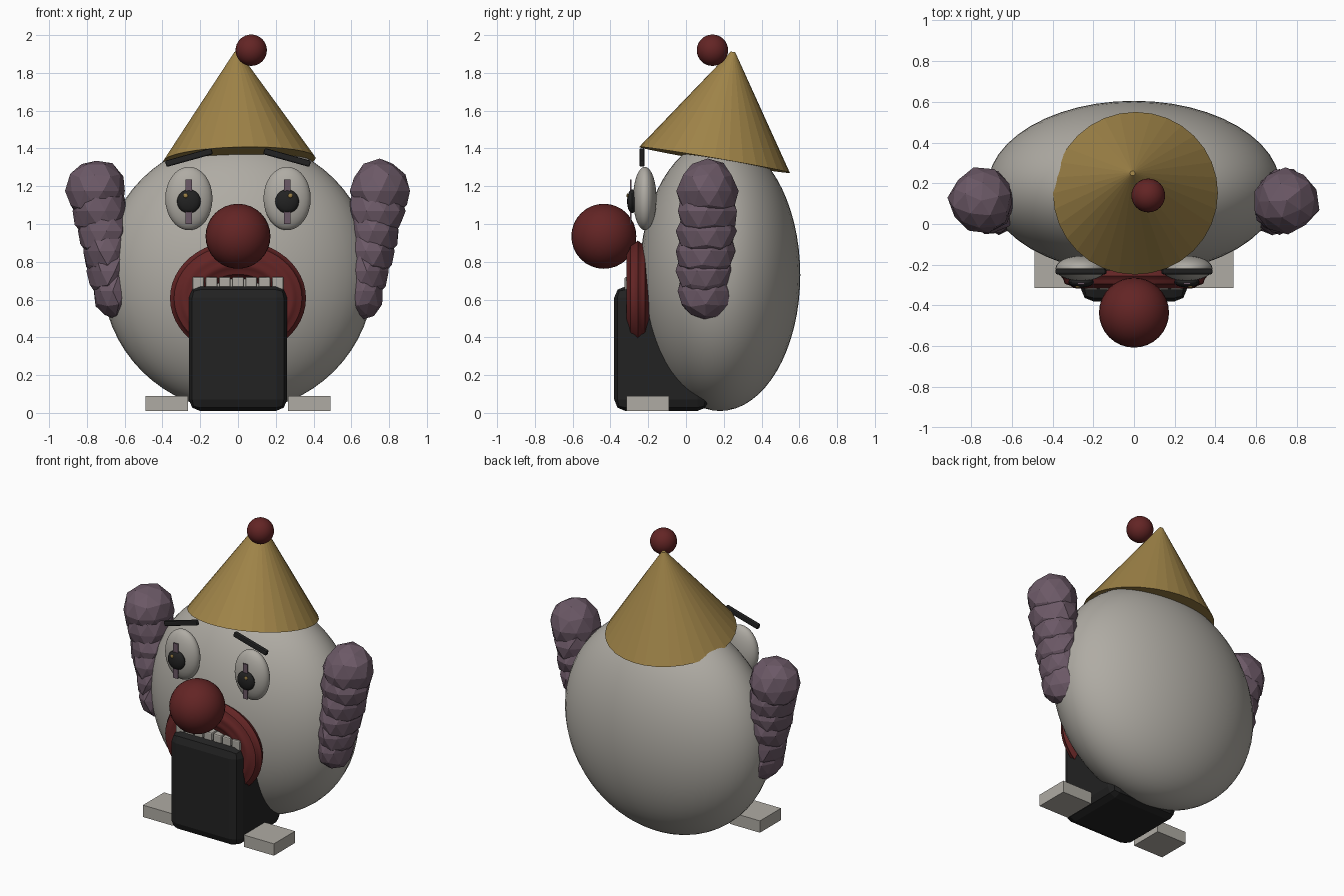
import bpy, bmesh, math, random
from mathutils import Vector

random.seed(4)
if "Cube" in bpy.data.objects:
    bpy.data.objects.remove(bpy.data.objects["Cube"])


def material(name, rgb):
    m = bpy.data.materials.new(name)
    m.use_nodes = True
    m.diffuse_color = (*rgb, 1)
    m.node_tree.nodes["Principled BSDF"].inputs["Base Color"].default_value = (*rgb, 1)
    return m


WHITE = material("warm_white", (0.43, 0.41, 0.37))
RED = material("dark_red", (0.125, 0.018, 0.018))
GOLD = material("gold", (0.35, 0.23, 0.065))
PLUM = material("plum", (0.15, 0.1, 0.135))
BLACK = material("black", (0.016, 0.016, 0.016))


def finish(name, mat, smooth=True):
    ob = bpy.context.object
    ob.name = name
    ob.data.materials.append(mat)
    if smooth:
        bpy.ops.object.shade_smooth_by_angle(angle=math.radians(35))
    return ob


def ball(name, mat, loc, radii, segments=32, rings=16):
    bpy.ops.mesh.primitive_uv_sphere_add(segments=segments, ring_count=rings, location=loc)
    bpy.context.object.scale = radii
    bpy.ops.object.transform_apply(location=False, rotation=False, scale=True)
    return finish(name, mat)


def box(name, mat, loc, size, bevel=0, tilt=0, segments=2):
    bpy.ops.mesh.primitive_cube_add(size=1, location=loc)
    ob = bpy.context.object
    ob.scale = size
    bpy.ops.object.transform_apply(location=False, rotation=False, scale=True)
    ob.rotation_euler.y = tilt
    finish(name, mat, False)
    if bevel:
        mod = ob.modifiers.new("rounding", "BEVEL")
        mod.width = bevel
        mod.segments = segments
    return ob


# Egg-shaped head
ball("head", WHITE, (0, 0.18, 0.73), (0.72, 0.425, 0.72), 48, 32)

# Tilted party hat with its bobble
bpy.ops.mesh.primitive_cone_add(vertices=32, radius1=0.405, radius2=0.012, depth=0.58,
                                location=(0, 0.2, 1.625), rotation=(-0.17, -0.025, 0))
finish("hat", GOLD, False)
ball("hat_bobble", RED, (0.07, 0.14, 1.92), (0.083,) * 3)

# Nose
ball("nose", RED, (0, -0.435, 0.935), (0.172,) * 3)


# Ribbed lips: a closed ring with a fluted cross-section
def lips(around=48, across=48):
    bm = bmesh.new()
    loops = []
    for i in range(around):
        a = math.tau * i / around
        loop = []
        for j in range(across):
            b = math.tau * j / across
            flute = 1 - 0.09 * abs(math.sin(5 * b))
            r = 0.1 * flute * math.cos(b)
            loop.append(bm.verts.new(((0.26 + r) * math.cos(a),
                                      -0.255 + 0.065 * flute * math.sin(b),
                                      0.607 + (0.205 + r) * math.sin(a))))
        loops.append(loop)
    for i in range(around):
        p, q = loops[i], loops[(i + 1) % around]
        for j in range(across):
            k = (j + 1) % across
            bm.faces.new((p[j], q[j], q[k], p[k]))
    bmesh.ops.recalc_face_normals(bm, faces=bm.faces)
    me = bpy.data.meshes.new("lips")
    bm.to_mesh(me)
    bm.free()
    ob = bpy.data.objects.new("lips", me)
    bpy.context.collection.objects.link(ob)
    bpy.ops.object.select_all(action="DESELECT")
    ob.select_set(True)
    bpy.context.view_layer.objects.active = ob
    finish("lips", RED)


lips()

# Jaw block and the row of upper teeth
box("jaw", BLACK, (0, -0.13, 0.34), (0.52, 0.5, 0.66), 0.06)
for i in range(7):
    box(f"tooth_{i + 1}", WHITE, (0.07 * (i - 3), -0.29, 0.685), (0.062, 0.07, 0.07), 0.008)

for side, s in (("right", -1), ("left", 1)):
    # Eye with pupil, slit and glint
    x = 0.26 * s
    ball(f"{side}_eye", WHITE, (x, -0.218, 1.135), (0.125, 0.062, 0.168))
    ball(f"{side}_pupil", BLACK, (x, -0.285, 1.12), (0.063, 0.027, 0.063), 16, 10)
    box(f"{side}_slit", PLUM, (x, -0.292, 1.118), (0.034, 0.008, 0.235))
    ball(f"{side}_glint", GOLD, (x + 0.017 * s, -0.309, 1.15), (0.012, 0.006, 0.012), 8, 6)

    # Eyebrow
    box(f"{side}_eyebrow", BLACK, (x, -0.233, 1.352), (0.255, 0.028, 0.034), 0.008, 0.27 * s)

    # Foot
    box(f"{side}_foot", WHITE, (0.377 * s, -0.203, 0.05), (0.225, 0.225, 0.08))

    # Tuft of faceted curls, shrinking downwards
    for i in range(6):
        t = i / 5
        bpy.ops.mesh.primitive_ico_sphere_add(
            subdivisions=2, radius=1,
            location=(s * (0.75 - 0.09 * t), 0.115 - 0.015 * t, 1.175 - 0.53 * t))
        ob = bpy.context.object
        size = Vector((0.163 - 0.05 * t, 0.165 - 0.01 * t, 0.17 - 0.015 * t))
        turn = random.random() * math.tau
        c, n = math.cos(turn), math.sin(turn)
        for v in ob.data.vertices:
            p = v.co * random.uniform(0.92, 1.03)
            v.co = Vector((c * p.x - n * p.y, n * p.x + c * p.y, p.z)) * size
        finish(f"{side}_curl_{i + 1}", PLUM, False)
